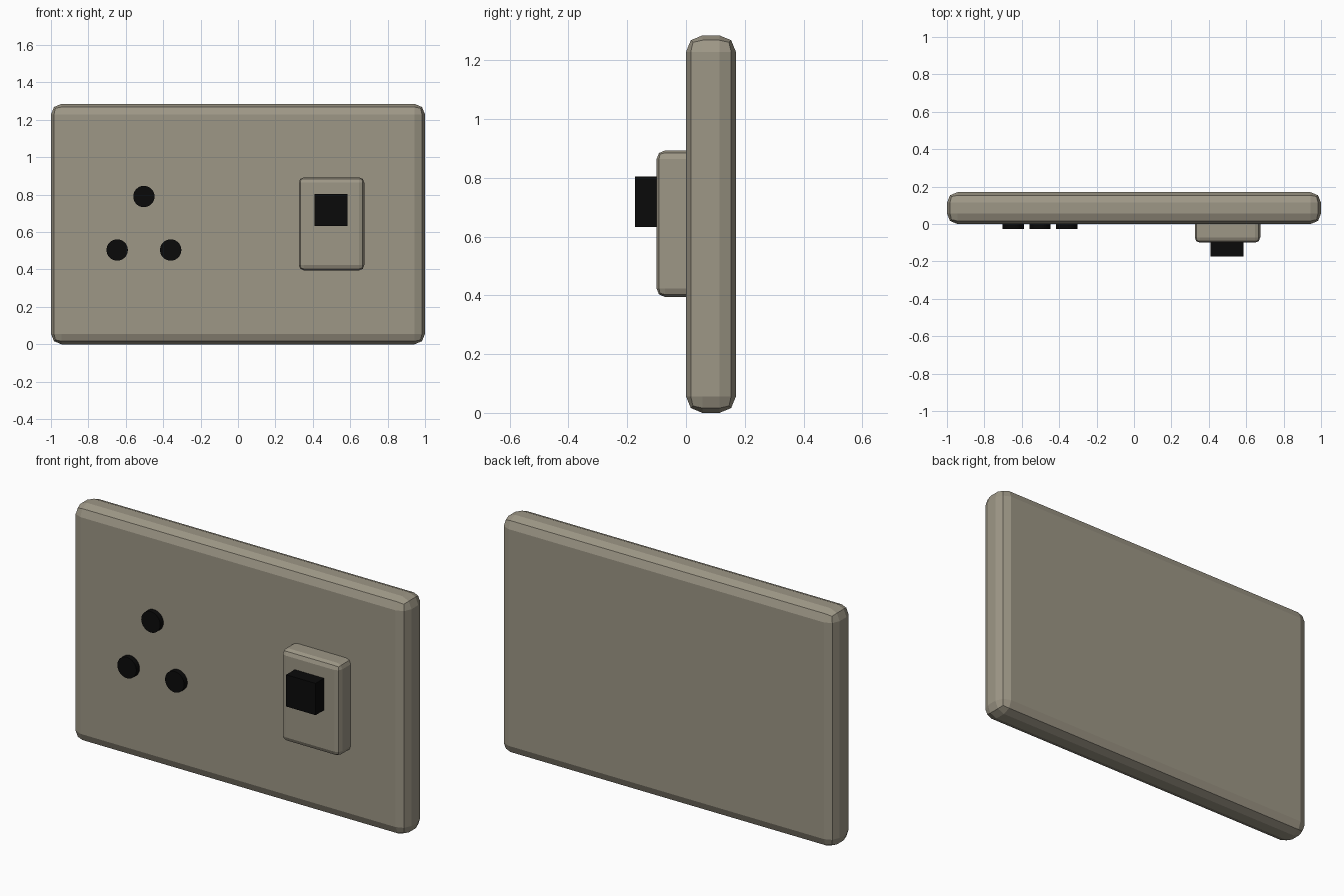
import bpy, bmesh, math
from mathutils import Matrix

cube = bpy.data.objects.get("Cube")
if cube:
    bpy.data.objects.remove(cube, do_unlink=True)


def material(name, color):
    m = bpy.data.materials.new(name)
    m.use_nodes = True
    m.diffuse_color = color
    m.node_tree.nodes["Principled BSDF"].inputs["Base Color"].default_value = color
    return m


beige = material("warm_grey_plastic", (0.34, 0.31, 0.24, 1))
black = material("black_plastic", (0.003, 0.003, 0.003, 1))


def finish(name, bm, mat):
    mesh = bpy.data.meshes.new(name)
    bm.to_mesh(mesh)
    bm.free()
    mesh.materials.append(mat)
    obj = bpy.data.objects.new(name, mesh)
    bpy.context.collection.objects.link(obj)
    return obj


def box(name, low, high, mat, bevel=0):
    """Box between two corners, with optional two-step rounded edges."""
    size = [b - a for a, b in zip(low, high)]
    centre = [(a + b) / 2 for a, b in zip(low, high)]
    bm = bmesh.new()
    bmesh.ops.create_cube(bm, size=1, matrix=Matrix.Translation(centre) @ Matrix.Diagonal((*size, 1)))
    obj = finish(name, bm, mat)
    if bevel:
        mod = obj.modifiers.new("rounded_edges", 'BEVEL')
        mod.width = bevel
        mod.segments = 2
    return obj


def pin_hole(name, x, z):
    """Short dark disc on the front of the plate."""
    bm = bmesh.new()
    place = Matrix.Translation((x, -0.008, z)) @ Matrix.Rotation(math.pi / 2, 4, 'X')
    bmesh.ops.create_cone(bm, cap_ends=True, segments=32, radius1=0.057,
                          radius2=0.057, depth=0.04, matrix=place)
    return finish(name, bm, black)


# Wall plate
box("wall_plate", (-1, 0, 0), (1, 0.17, 1.285), beige, 0.056)

# Switch housing, its back buried in the plate, and the switch button
box("switch_housing", (0.325, -0.1, 0.395), (0.675, 0.06, 0.893), beige, 0.028)
box("switch_button", (0.41, -0.173, 0.632), (0.586, -0.08, 0.804), black)

# Socket holes: one above, two below
pin_hole("earth_hole", -0.503, 0.79)
pin_hole("left_pin_hole", -0.36, 0.504)
pin_hole("right_pin_hole", -0.646, 0.504)
